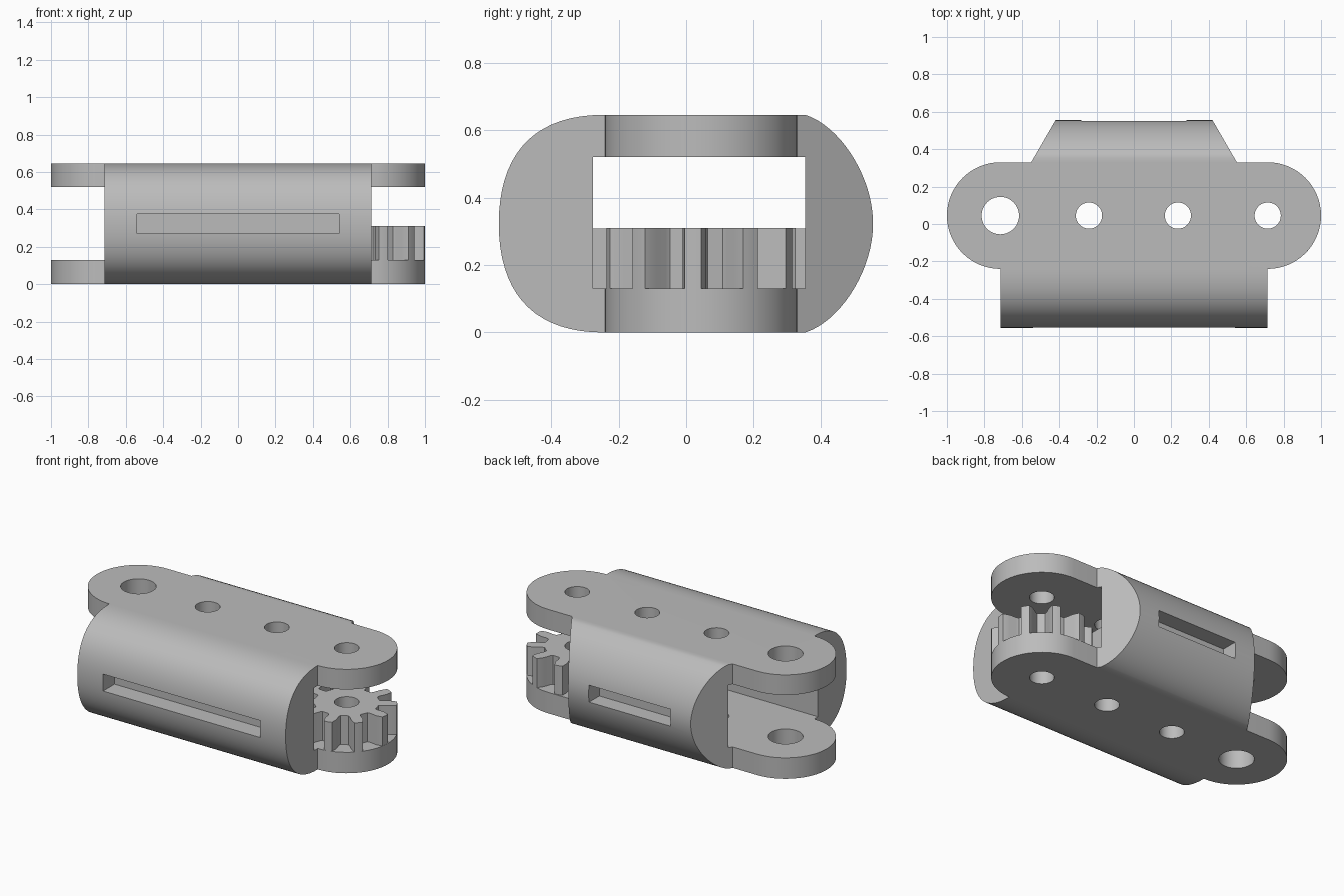
import bpy, bmesh, math
from mathutils import Vector, Matrix
from mathutils.geometry import interpolate_bezier

cube = bpy.data.objects.get("Cube")
if cube:
    bpy.data.objects.remove(cube, do_unlink=True)

grey = bpy.data.materials.new("plain grey")
grey.use_nodes = True
grey.diffuse_color = (0.5, 0.5, 0.5, 1)
grey.node_tree.nodes["Principled BSDF"].inputs["Base Color"].default_value = (0.5, 0.5, 0.5, 1)

MID_Y, HEIGHT, PIVOT, R = 0.045, 0.645, 0.715, 0.285
MID_Z = HEIGHT / 2


def make(name, bm):
    bmesh.ops.recalc_face_normals(bm, faces=bm.faces[:])
    mesh = bpy.data.meshes.new(name)
    bm.to_mesh(mesh)
    bm.free()
    mesh.materials.append(grey)
    ob = bpy.data.objects.new(name, mesh)
    bpy.context.collection.objects.link(ob)
    return ob


def prism(name, points, offset):
    """Extrude a closed outline of 3D points along an offset."""
    bm = bmesh.new()
    face = bm.faces.new([bm.verts.new(p) for p in points])
    new = bmesh.ops.extrude_face_region(bm, geom=[face])["geom"]
    bmesh.ops.translate(bm, vec=offset, verts=[v for v in new if isinstance(v, bmesh.types.BMVert)])
    return make(name, bm)


def box(name, x0, x1, y0, y1, z0, z1):
    return prism(name, [(x0, y0, z0), (x1, y0, z0), (x1, y1, z0), (x0, y1, z0)], (0, 0, z1 - z0))


def rod(name, centre, ry, rx, axis, length):
    """Round or oval rod along x or z."""
    bm = bmesh.new()
    bmesh.ops.create_cone(bm, cap_ends=True, segments=48, radius1=1, radius2=1, depth=length)
    turn = Matrix.Rotation(math.pi / 2, 4, "Y") if axis == "x" else Matrix()
    bm.transform(Matrix.Translation(centre) @ turn @ Matrix.Diagonal((rx, ry, 1, 1)))
    return make(name, bm)


def combine(ob, other, operation):
    mod = ob.modifiers.new("join", "BOOLEAN")
    mod.operation, mod.solver, mod.object = operation, "EXACT", other
    bpy.context.view_layer.objects.active = ob
    bpy.ops.object.modifier_apply(modifier=mod.name)
    bpy.data.objects.remove(other, do_unlink=True)


def arc(cx, start, end, n=32):
    return [(cx + R * math.cos(a), MID_Y + R * math.sin(a))
            for a in (math.radians(start + (end - start) * i / n) for i in range(n + 1))]


def smooth(ob):
    bpy.ops.object.select_all(action="DESELECT")
    ob.select_set(True)
    bpy.context.view_layer.objects.active = ob
    bpy.ops.object.shade_smooth_by_angle(angle=math.radians(28))


# Body side profile, bulging at front and back
def bulge(y0, y1, z1, y2, z2, y3):
    pts = [Vector(p) for p in ((y0, HEIGHT, 0), (y1, z1, 0), (y2, z2, 0), (y3, MID_Z, 0))]
    return [(p.x, p.y) for p in interpolate_bezier(*pts, 18)]


front = bulge(-0.245, -0.45, HEIGHT, -0.555, 0.53, -0.555)
back = bulge(0.355, 0.46, 0.61, 0.555, 0.46, 0.555)
upper = front[::-1] + back
lower = [(y, HEIGHT - z) for y, z in upper[-2:0:-1]]
body = prism("link_body", [(-1.2, y, z) for y, z in upper + lower], (2.4, 0, 0))

# Plan outline: rounded forks, straight front block, tapered back block
outline = [(-PIVOT, -0.6), (PIVOT, -0.6)] + arc(PIVOT, -90, 90)
outline += [(0.55, 0.33), (0.394, 0.6), (-0.394, 0.6), (-0.55, 0.33)] + arc(-PIVOT, 90, 270)
combine(body, prism("plan", [(x, y, -0.2) for x, y in outline], (0, 0, 1.1)), "INTERSECT")

# Channel between the fork plates, with a raised block behind the gear
combine(body, box("channel", -1.2, 1.2, -0.275, 0.355, 0.13, 0.52), "DIFFERENCE")
combine(body, box("block", 0.05, 0.48, -0.3, 0.38, 0.1, 0.308), "UNION")

# Cable holes and the slots that open into them
for y, ry, half in ((-0.44, 0.042, 0.54), (0.45, 0.037, 0.28)):
    combine(body, rod("cable_hole", (0, y, MID_Z), ry, 0.042, "x", 2.2), "DIFFERENCE")
    y0, y1 = sorted((y, math.copysign(0.65, y)))
    combine(body, box("slot", -half, half, y0, y1, 0.27, 0.375), "DIFFERENCE")

# Vertical pin holes
for x, r in ((-PIVOT, 0.1), (-0.24, 0.07), (0.235, 0.07), (PIVOT, 0.07)):
    combine(body, rod("pin_hole", (x, MID_Y, MID_Z), r, r, "z", 2), "DIFFERENCE")

# Spur gear on the lower fork
teeth = []
for k in range(10):
    for da, r in ((-11, 0.185), (-9, 0.2), (-8, 0.245), (-5, 0.284), (0, 0.285),
                  (5, 0.284), (8, 0.245), (9, 0.2), (11, 0.185)):
        a = math.radians(-5 + 36 * k + da)
        teeth.append((PIVOT + r * math.cos(a), MID_Y + r * math.sin(a), 0.129))
gear = prism("spur_gear", teeth, (0, 0, 0.181))
combine(gear, rod("gear_hole", (PIVOT, MID_Y, MID_Z), 0.07, 0.07, "z", 2), "DIFFERENCE")

for ob in (body, gear):
    smooth(ob)
